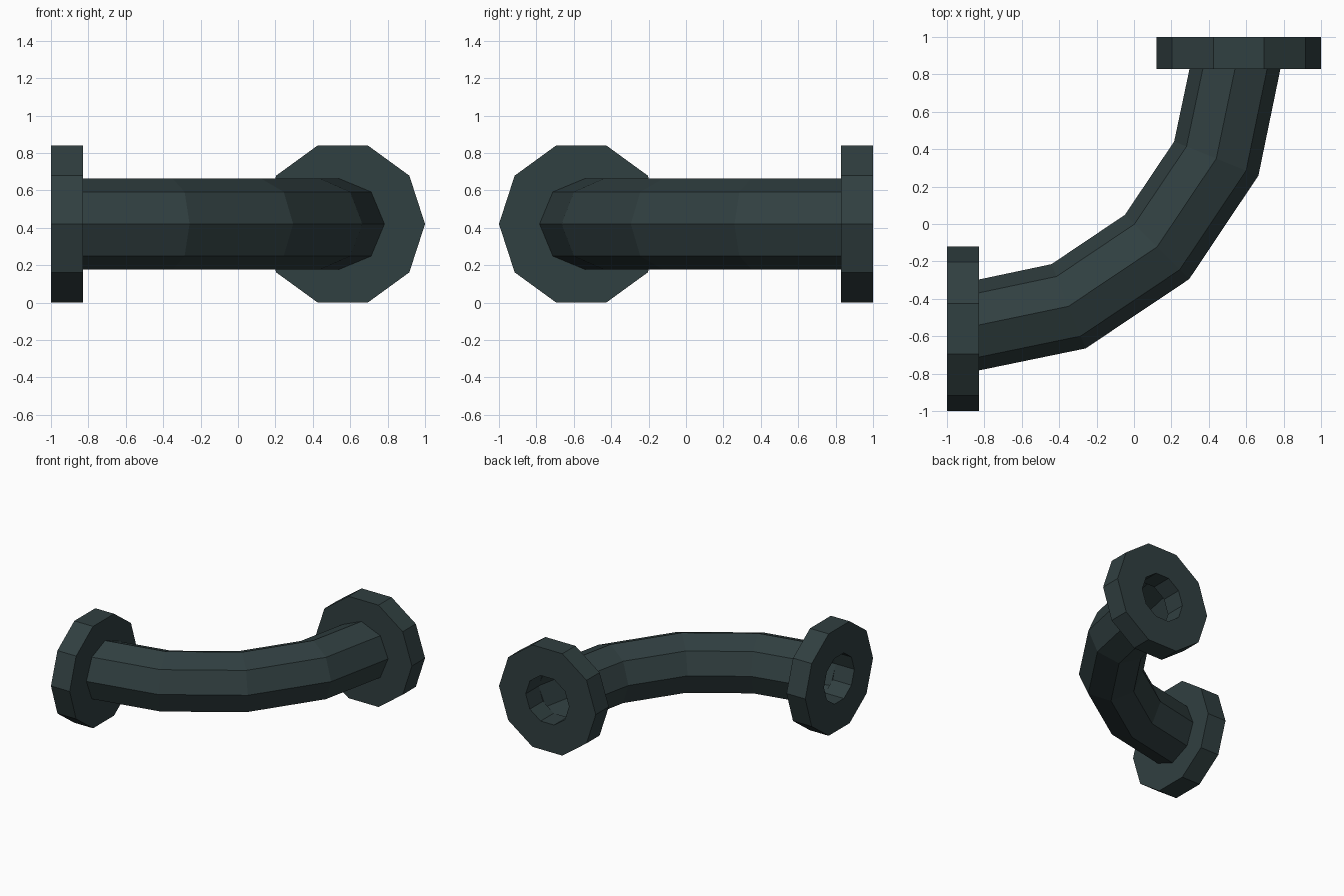
import bpy, bmesh, math
from mathutils import Vector

if "Cube" in bpy.data.objects:
    bpy.data.objects.remove(bpy.data.objects["Cube"])

Z = 0.42            # height of the pipe axis
END = 0.83          # where pipe meets flange
UP = Vector((0, 0, 1))

mat = bpy.data.materials.new("dark teal metal")
mat.diffuse_color = (0.030, 0.050, 0.052, 1)
mat.use_nodes = True
mat.node_tree.nodes["Principled BSDF"].inputs["Base Color"].default_value = mat.diffuse_color


def ring(bm, centre, side, radius, sides):
    """Polygon loop in the plane of `side` and up, first corner along `side`."""
    return [bm.verts.new(centre + radius * (math.cos(a) * side + math.sin(a) * UP))
            for a in (math.tau * i / sides for i in range(sides))]


def skin(bm, rings, closed=False):
    """Join consecutive loops with quads."""
    pairs = list(zip(rings, rings[1:] + rings[:1])) if closed else list(zip(rings, rings[1:]))
    for a, b in pairs:
        n = len(a)
        for i in range(n):
            j = (i + 1) % n
            bm.faces.new((a[i], a[j], b[j], b[i]))


def finish(bm, name):
    bmesh.ops.recalc_face_normals(bm, faces=bm.faces)
    mesh = bpy.data.meshes.new(name)
    bm.to_mesh(mesh)
    bm.free()
    mesh.materials.append(mat)
    obj = bpy.data.objects.new(name, mesh)
    bpy.context.collection.objects.link(obj)
    return obj


# Curved octagonal pipe, hollow: outer skin and bore joined at the ends
path = [(-END, -0.54, 0), (-0.35, -0.44, 22), (0.123, -0.123, 45),
        (0.44, 0.35, 68), (0.54, END, 90)]
bm = bmesh.new()


def pipe_rings(radius):
    return [ring(bm, Vector((x, y, Z)),
                 Vector((math.sin(math.radians(t)), -math.cos(math.radians(t)), 0)), radius, 8)
            for x, y, t in path]


skin(bm, pipe_rings(0.243) + pipe_rings(0.22)[::-1], closed=True)
finish(bm, "bent_pipe")


# Ten-sided flanges with a round opening
def flange(name, centre, axis, side):
    bm = bmesh.new()
    near, far = centre + axis * END, centre + axis
    skin(bm, [ring(bm, c, side, r, 10) for c, r in
              ((near, 0.44), (far, 0.44), (far, 0.197), (near, 0.197))], closed=True)
    finish(bm, name)


flange("left_flange", Vector((0, -0.56, Z)), Vector((-1, 0, 0)), Vector((0, -1, 0)))
flange("back_flange", Vector((0.56, 0, Z)), Vector((0, 1, 0)), Vector((1, 0, 0)))
